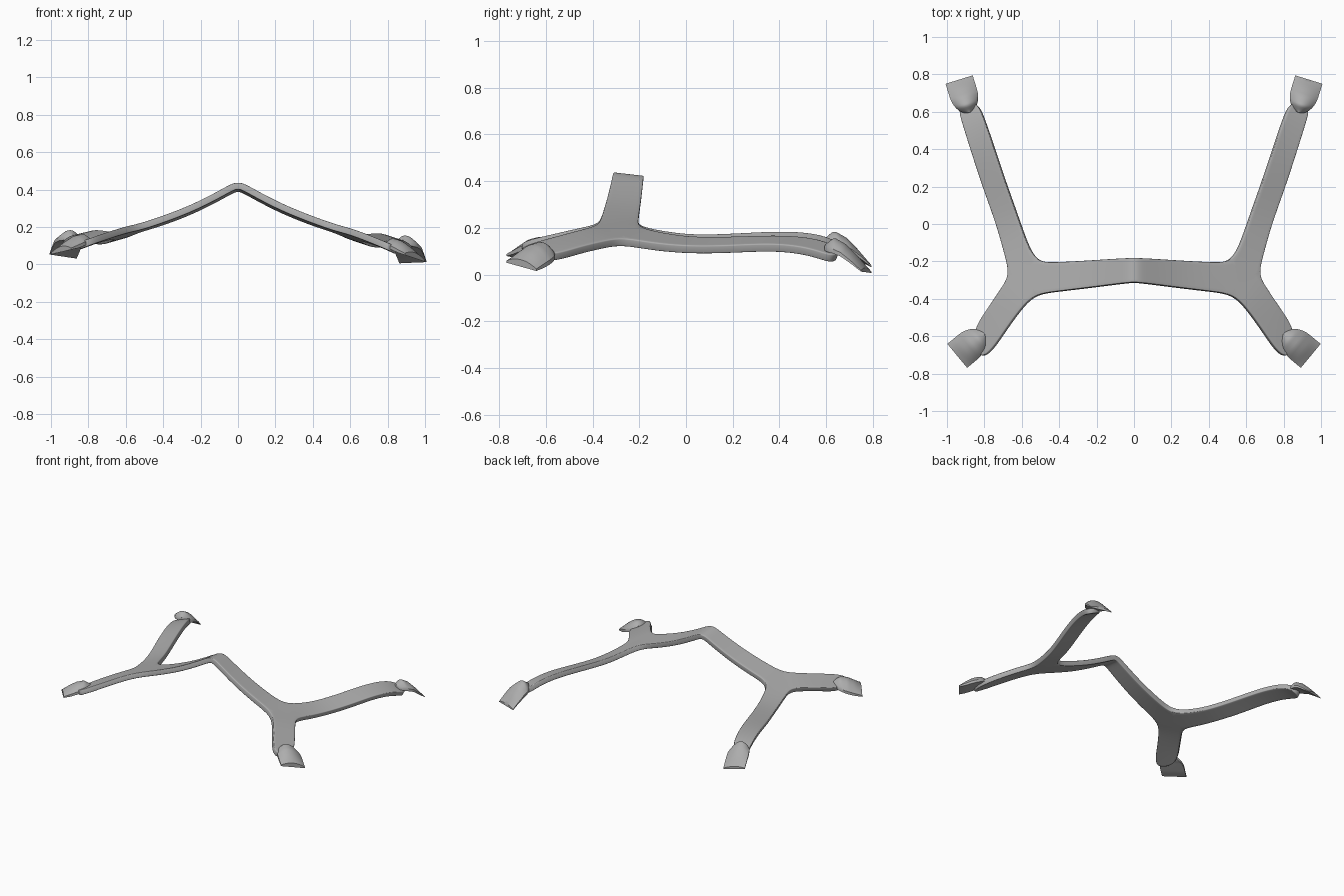
import bpy, bmesh, math
from mathutils import Vector

cube = bpy.data.objects.get("Cube")
if cube:
    bpy.data.objects.remove(cube, do_unlink=True)

grey = bpy.data.materials.new("plain_grey")
grey.use_nodes = True
grey.diffuse_color = (0.42, 0.42, 0.42, 1)
grey.node_tree.nodes["Principled BSDF"].inputs["Base Color"].default_value = grey.diffuse_color


def rolled(p, side):
    """Put a point on one side and add the slight lean to the left."""
    x = p[0] * side
    return Vector((x, p[1], p[2] - 0.02 * x ** 3))


def finish(name, bm):
    me = bpy.data.meshes.new(name)
    bm.to_mesh(me)
    bm.free()
    me.materials.append(grey)
    ob = bpy.data.objects.new(name, me)
    bpy.context.collection.objects.link(ob)
    return ob


def smooth(ob, angle=40):
    bpy.ops.object.select_all(action="DESELECT")
    ob.select_set(True)
    bpy.context.view_layer.objects.active = ob
    bpy.ops.object.shade_smooth_by_angle(angle=math.radians(angle))


# Frame: edge pairs along each arm, meeting at a three-way hub
crotch_back, crotch_front, crotch_out = (.53, -.205, .205), (.53, -.375, .215), (.665, -.27, .165)
bar = [((x, yb, z - .01), (x, yf, z + .005)) for x, yb, yf, z in [
    (0, -.18, -.31, .435), (.035, -.182, -.313, .428), (.1, -.185, -.32, .39),
    (.25, -.195, -.34, .312), (.42, -.205, -.36, .247)]] + [(crotch_back, crotch_front)]
back_arm = [(crotch_back, crotch_out),
            ((.585, -.08, .18), (.695, -.16, .145)),
            ((.625, .04, .165), (.738, 0, .13)),
            ((.69, .22, .17), (.805, .18, .135)),
            ((.755, .42, .18), (.87, .38, .15)),
            ((.81, .58, .165), (.92, .54, .13)),
            ((.85, .67, .12), (.95, .64, .09))]
front_arm = [(crotch_out, crotch_front),
             ((.71, -.34, .155), (.60, -.44, .20)),
             ((.79, -.46, .13), (.70, -.58, .165)),
             ((.88, -.59, .09), (.82, -.76, .12))]

bm = bmesh.new()
for side in (1, -1):
    def patch(points):
        face = bm.faces.new([bm.verts.new(rolled(p, side)) for p in points])
        face.normal_update()
        if face.normal.z < 0:
            face.normal_flip()
    for arm in (bar, back_arm, front_arm):
        for (a, b), (c, d) in zip(arm, arm[1:]):
            patch((a, b, d, c))
    patch((crotch_back, crotch_front, crotch_out))
bmesh.ops.remove_doubles(bm, verts=bm.verts, dist=0.0005)
frame = finish("frame", bm)
sub = frame.modifiers.new("rounding", "SUBSURF")
sub.levels = sub.render_levels = 3
sol = frame.modifiers.new("thickness", "SOLIDIFY")
sol.thickness, sol.offset = 0.036, -1
bev = frame.modifiers.new("soft_edges", "BEVEL")
bev.width, bev.segments, bev.limit_method = 0.01, 3, "ANGLE"
bev.angle_limit = math.radians(50)
smooth(frame)


def curve(values, s):
    """Read a height off evenly spaced values."""
    f = s * (len(values) - 1)
    i = min(int(f), len(values) - 2)
    k = f - i
    k = k * k * (3 - 2 * k) if i == 0 else k
    return values[i] * (1 - k) + values[i + 1] * k


def foot(name, side, start, tip, half, crest, under, tilt):
    """Rounded cap that thins to a straight tip."""
    bm = bmesh.new()
    a, b = Vector(start), Vector(tip)
    across = Vector((-(b - a).y, (b - a).x)).normalized()
    across *= 1 if across.x > 0 else -1
    rows, cols = 18, 14
    top, low = [], []
    for i in range(rows + 1):
        s = 0.005 + 0.995 * (i / rows) ** 1.4
        u = 1 - min(s / 0.6, 1)
        w = half * math.sqrt(1 - u * u)
        z0, z1 = curve(under, s), curve(crest, s)
        for j in range(cols + 1):
            t = 2 * j / cols - 1
            p = a.lerp(b, s) + across * w * t
            z = z0 + tilt * t * w / half
            h = (z1 - z0) * (0.3 + 0.7 * (1 - t * t))
            low.append(bm.verts.new(rolled((p.x, p.y, z), side)))
            top.append(bm.verts.new(rolled((p.x, p.y, z + h), side)))
    n = cols + 1
    for grid in (top, low):
        for i in range(rows):
            for j in range(cols):
                k = i * n + j
                bm.faces.new((grid[k], grid[k + 1], grid[k + n + 1], grid[k + n]))
    # Close the rim
    rim = list(range(n)) + [i * n + cols for i in range(1, rows + 1)]
    rim += [rows * n + j for j in range(cols - 1, -1, -1)] + [i * n for i in range(rows - 1, 0, -1)]
    for p, q in zip(rim, rim[1:] + rim[:1]):
        bm.faces.new((top[p], top[q], low[q], low[p]))
    bmesh.ops.recalc_face_normals(bm, faces=bm.faces)
    smooth(finish(name, bm))


for side, word in ((1, "left"), (-1, "right")):
    foot("back_foot_" + word, side, (.88, .595), (.935, .772), .076,
         (.145, .17, .145, .1, .045), (.115, .105, .09, .06, .026), .007)
    foot("front_foot_" + word, side, (.80, -.585), (.945, -.705), .083,
         (.13, .15, .14, .115, .08), (.105, .09, .075, .06, .05), -.015)
